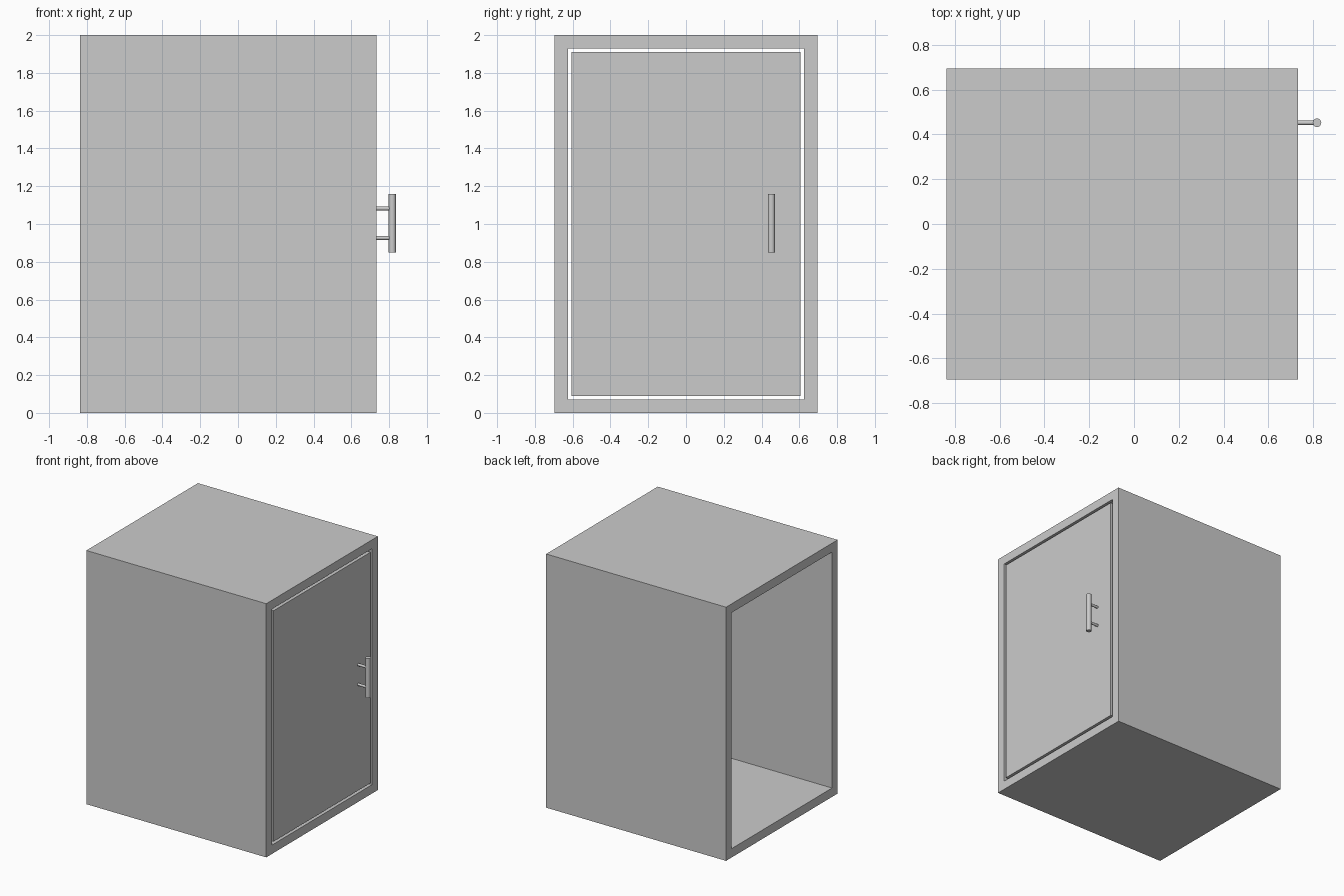
import bpy
import bmesh
from mathutils import Matrix, Vector

cube = bpy.data.objects.get("Cube")
if cube:
    bpy.data.objects.remove(cube, do_unlink=True)

grey = bpy.data.materials.new("light grey")
grey.use_nodes = True
colour = (0.6, 0.6, 0.6, 1)
grey.diffuse_color = colour
grey.node_tree.nodes["Principled BSDF"].inputs["Base Color"].default_value = colour

BACK, FRONT = -0.836, 0.733   # open end and door end of the cabinet
HALF, HEIGHT, WALL, GAP = 0.695, 2.0, 0.07, 0.02


def finish(name, bm):
    bmesh.ops.recalc_face_normals(bm, faces=bm.faces)
    mesh = bpy.data.meshes.new(name)
    bm.to_mesh(mesh)
    bm.free()
    mesh.materials.append(grey)
    obj = bpy.data.objects.new(name, mesh)
    bpy.context.collection.objects.link(obj)
    return obj


def rectangle(bm, x, inset):
    """Ring of corner vertices in the plane at x, inset from the outer shell."""
    y, low, high = HALF - inset, inset, HEIGHT - inset
    return [bm.verts.new((x, *p)) for p in ((-y, low), (y, low), (y, high), (-y, high))]


def bridge(bm, a, b):
    for i in range(4):
        j = (i + 1) % 4
        bm.faces.new((a[i], a[j], b[j], b[i]))


def rod(name, start, end, radius):
    bm = bmesh.new()
    start, end = Vector(start), Vector(end)
    axis = end - start
    turn = axis.to_track_quat("Z", "Y").to_matrix().to_4x4()
    bmesh.ops.create_cone(bm, cap_ends=True, segments=32, radius1=radius, radius2=radius,
                          depth=axis.length,
                          matrix=Matrix.Translation((start + end) / 2) @ turn)
    obj = finish(name, bm)
    bpy.ops.object.select_all(action="DESELECT")
    obj.select_set(True)
    bpy.context.view_layer.objects.active = obj
    bpy.ops.object.shade_smooth_by_angle()


# Cabinet shell: a rectangular tube open at both ends
bm = bmesh.new()
rings = [rectangle(bm, x, inset) for x, inset in
         ((BACK, 0), (FRONT, 0), (FRONT, WALL), (BACK, WALL))]
for i in range(4):
    bridge(bm, rings[i], rings[(i + 1) % 4])
finish("cabinet_shell", bm)

# Door: flush panel with a clear gap all round
bm = bmesh.new()
inner = rectangle(bm, FRONT - WALL, WALL + GAP)
outer = rectangle(bm, FRONT, WALL + GAP)
bridge(bm, inner, outer)
bm.faces.new(inner)
bm.faces.new(outer)
finish("door", bm)

# Handle: vertical bar on two standoffs
BAR_X, BAR_Y = 0.817, 0.452
rod("handle_bar", (BAR_X, BAR_Y, 0.848), (BAR_X, BAR_Y, 1.16), 0.019)
for name, z in (("lower_handle_post", 0.926), ("upper_handle_post", 1.082)):
    rod(name, (FRONT, BAR_Y, z), (BAR_X, BAR_Y, z), 0.01)
